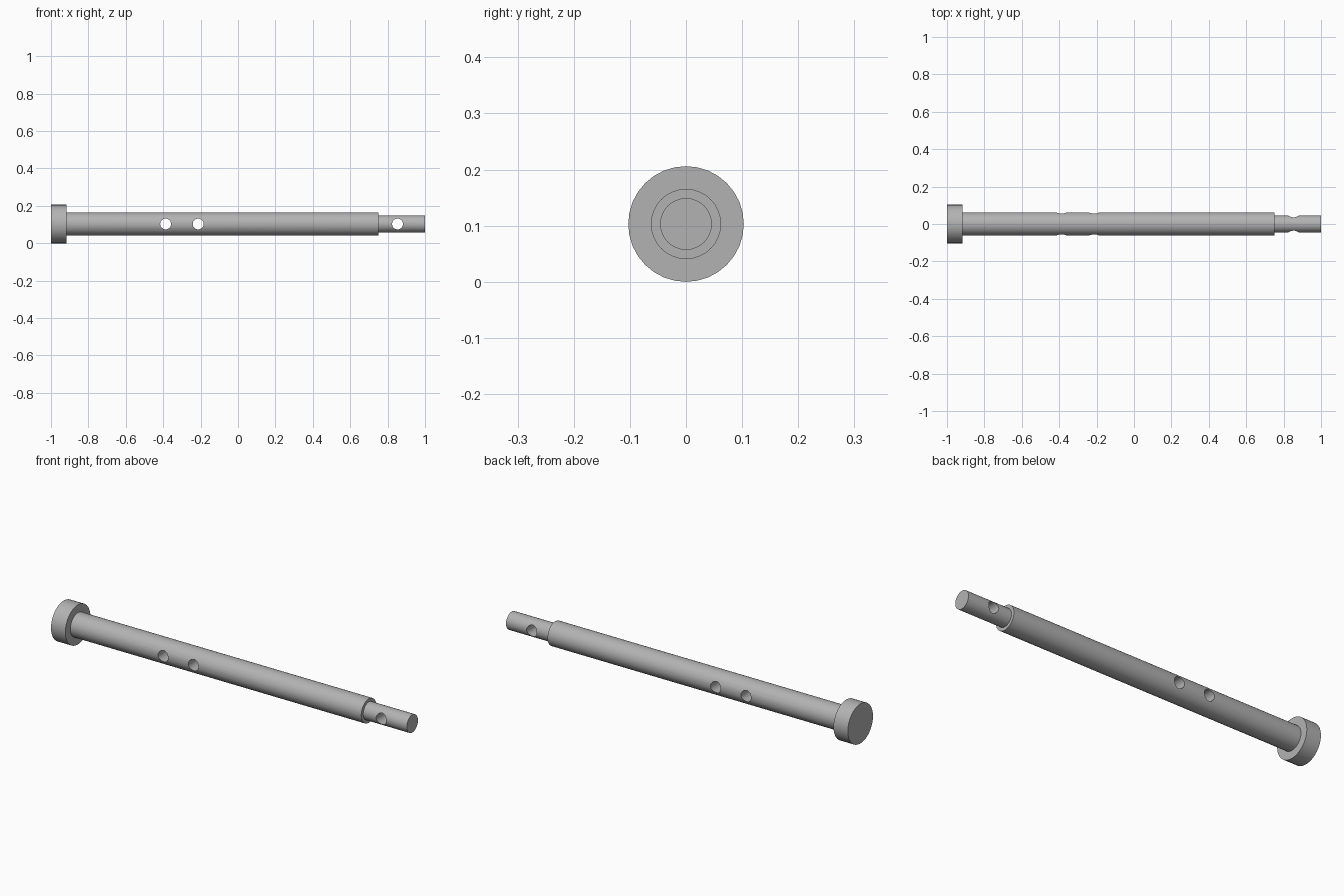
import bpy
import bmesh
import math

if "Cube" in bpy.data.objects:
    bpy.data.objects.remove(bpy.data.objects["Cube"], do_unlink=True)

AXIS_Z = 0.103
SEGMENTS = 32
# Stepped pin profile: (x, radius) from head to tip
PROFILE = [(-1, 0.103), (-0.918, 0.103), (-0.918, 0.0625),
           (0.75, 0.0625), (0.75, 0.046), (1, 0.046)]
HOLE_X = [-0.387, -0.213, 0.853]
HOLE_RADIUS = 0.029

steel = bpy.data.materials.new("grey steel")
steel.use_nodes = True
grey = (0.45, 0.45, 0.45, 1)
steel.diffuse_color = grey
steel.node_tree.nodes["Principled BSDF"].inputs["Base Color"].default_value = grey


def make_pin():
    """Revolve the profile around the x direction and cap both ends."""
    bm = bmesh.new()
    rings = []
    for x, r in PROFILE:
        angles = [2 * math.pi * i / SEGMENTS for i in range(SEGMENTS)]
        rings.append([bm.verts.new((x, r * math.cos(a), AXIS_Z + r * math.sin(a)))
                      for a in angles])
    for a, b in zip(rings, rings[1:]):
        for i in range(SEGMENTS):
            j = (i + 1) % SEGMENTS
            bm.faces.new((a[i], a[j], b[j], b[i]))
    bm.faces.new(rings[0])
    bm.faces.new(rings[-1])
    bmesh.ops.recalc_face_normals(bm, faces=bm.faces)
    mesh = bpy.data.meshes.new("stepped_pin")
    bm.to_mesh(mesh)
    bm.free()
    mesh.materials.append(steel)
    obj = bpy.data.objects.new("stepped_pin", mesh)
    bpy.context.collection.objects.link(obj)
    return obj


pin = make_pin()
bpy.ops.object.select_all(action='DESELECT')

# Cross holes drilled from front to back
for x in HOLE_X:
    bpy.ops.mesh.primitive_cylinder_add(vertices=SEGMENTS, radius=HOLE_RADIUS, depth=0.4,
                                        location=(x, 0, AXIS_Z), rotation=(math.pi / 2, 0, 0))
    cutter = bpy.context.object
    cutter.name = "hole_cutter"
    cutter.hide_render = True
    cutter.data.materials.append(steel)
    cut = pin.modifiers.new("cross_hole", 'BOOLEAN')
    cut.operation = 'DIFFERENCE'
    cut.solver = 'EXACT'
    cut.object = cutter
    bpy.context.view_layer.objects.active = pin
    bpy.ops.object.modifier_apply(modifier=cut.name)
    bpy.data.objects.remove(cutter, do_unlink=True)

# Smooth round sides, crisp steps and hole rims
pin.select_set(True)
bpy.context.view_layer.objects.active = pin
bpy.ops.object.shade_smooth_by_angle(angle=math.radians(30))
